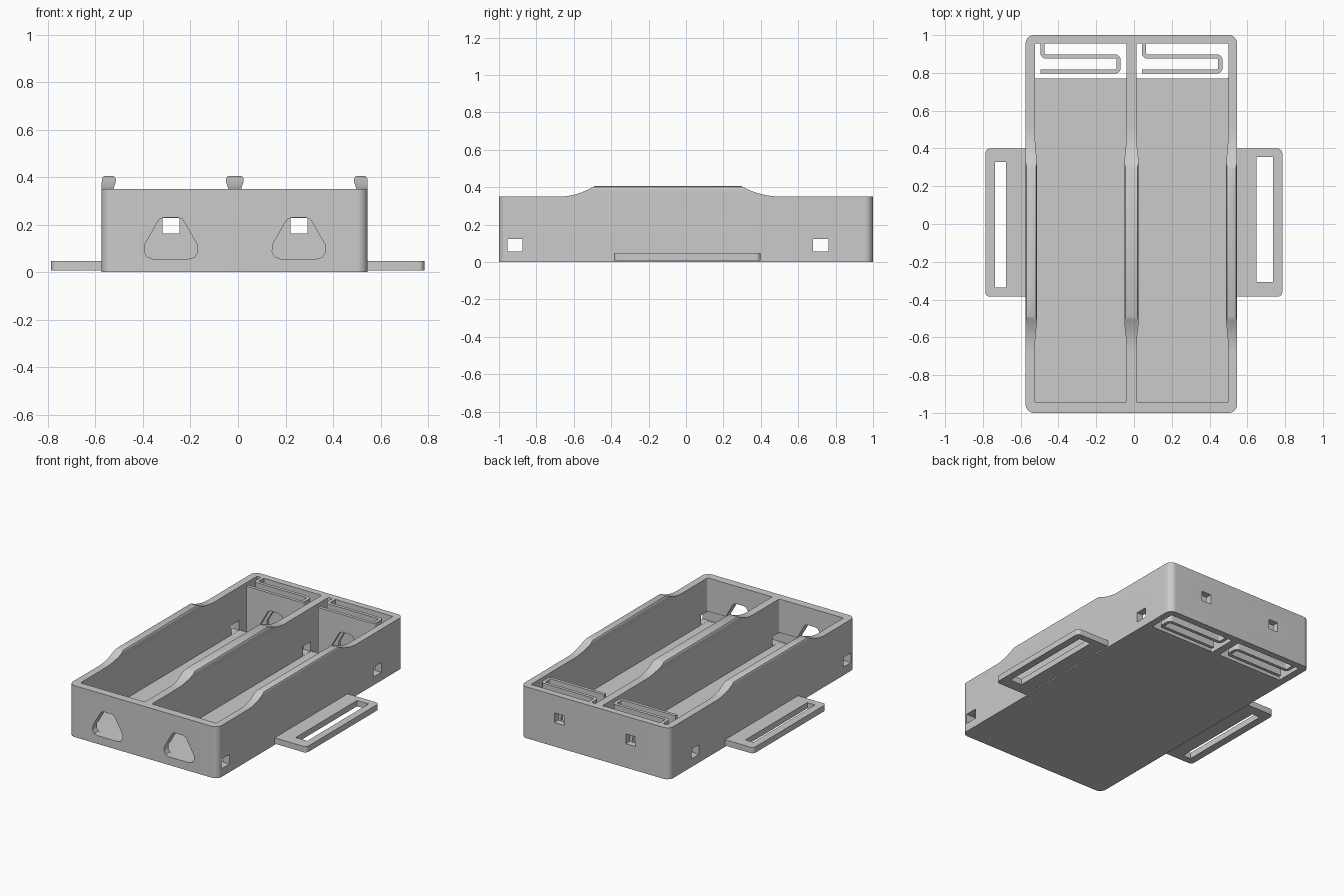
import bpy, bmesh, math
from mathutils import Vector

if "Cube" in bpy.data.objects:
    bpy.data.objects.remove(bpy.data.objects["Cube"], do_unlink=True)

grey = bpy.data.materials.new("plain_grey")
GREY = (0.6, 0.6, 0.6, 1)
grey.diffuse_color = GREY
grey.use_nodes = True
grey.node_tree.nodes["Principled BSDF"].inputs["Base Color"].default_value = GREY


def make_object(name, bm):
    mesh = bpy.data.meshes.new(name)
    bm.to_mesh(mesh)
    bm.free()
    mesh.materials.append(grey)
    obj = bpy.data.objects.new(name, mesh)
    bpy.context.collection.objects.link(obj)
    return obj


def prism(name, outline, axis, lo, hi):
    """Extrude a flat outline along the x, y or z axis."""
    place = {"x": lambda p, d: (d, p[0], p[1]),
             "y": lambda p, d: (p[0], d, p[1]),
             "z": lambda p, d: (p[0], p[1], d)}[axis]
    bm = bmesh.new()
    face = bm.faces.new([bm.verts.new(place(p, lo)) for p in outline])
    top = bmesh.ops.extrude_face_region(bm, geom=[face])
    verts = [v for v in top["geom"] if isinstance(v, bmesh.types.BMVert)]
    bmesh.ops.translate(bm, verts=verts, vec=place((0, 0), hi - lo))
    bmesh.ops.recalc_face_normals(bm, faces=bm.faces)
    return make_object(name, bm)


def rounded(x0, x1, y0, y1, r, steps=4):
    """Rectangle outline with rounded corners."""
    corners = [(x1 - r, y1 - r), (x0 + r, y1 - r), (x0 + r, y0 + r), (x1 - r, y0 + r)]
    pts = []
    for i, (cx, cy) in enumerate(corners):
        for s in range(steps + 1):
            a = math.pi / 2 * (i + s / steps)
            pts.append((cx + r * math.cos(a), cy + r * math.sin(a)))
    return pts


def box(name, x0, x1, y0, y1, z0, z1):
    return prism(name, [(x0, y0), (x1, y0), (x1, y1), (x0, y1)], "z", z0, z1)


def boolean(obj, cutter, operation="DIFFERENCE"):
    cutter.hide_render = True
    mod = obj.modifiers.new("cut", "BOOLEAN")
    mod.operation, mod.solver, mod.object = operation, "EXACT", cutter


def bake(obj, angle=10):
    """Apply all modifiers, then smooth the gentle edges."""
    bpy.context.view_layer.update()
    graph = bpy.context.evaluated_depsgraph_get()
    mesh = bpy.data.meshes.new_from_object(obj.evaluated_get(graph))
    obj.modifiers.clear()
    obj.data = mesh
    bpy.ops.object.select_all(action="DESELECT")
    obj.select_set(True)
    bpy.context.view_layer.objects.active = obj
    bpy.ops.object.shade_smooth_by_angle(angle=math.radians(angle))


LEFT, RIGHT, HEIGHT, FLOOR = 0.546, -0.574, 0.35, 0.055
CELLS = {"right": (-0.525, -0.04), "left": (0.013, 0.499)}
cutters = []

# Tray body
body = prism("tray_body", rounded(RIGHT, LEFT, -1, 1, 0.045, 12), "z", 0, HEIGHT)

# Finger opening, half outline mirrored about its middle
half = [(0.075, 0.056), (0.1, 0.064), (0.112, 0.085), (0.111, 0.115),
        (0.057, 0.21), (0.048, 0.223), (0.03, 0.23)]
openings = {}
for side, (x0, x1) in CELLS.items():
    mid = (x0 + x1) / 2
    outline = [(mid + x, z) for x, z in half] + [(mid - x, z) for x, z in reversed(half)]
    openings[side] = prism("opening_cutter", outline, "y", -1.1, 0.94)
    cutters += [
        prism("cell_cutter", rounded(x0, x1, -0.945, 0.85, 0.008), "z", FLOOR, 0.5),
        prism("spring_bay_cutter", rounded(x0, x1, 0.77, 0.955, 0.006), "z", -0.1, 0.5),
        openings[side],
        box("wire_hole_cutter", mid - 0.036, mid + 0.036, 0.92, 1.1, 0.163, 0.229)]

# Square holes through the side walls and divider
for y in (-0.955, 0.68):
    cutters.append(box("side_hole_cutter", -0.7, 0.7, y, y + 0.082, 0.056, 0.122))
for cutter in cutters:
    boolean(body, cutter)
bake(body)


def soft_path(corners, r, steps=6):
    """Polyline with each inner corner replaced by an arc-like curve."""
    pts = [Vector(corners[0])]
    for before, here, after in zip(corners, corners[1:], corners[2:]):
        here = Vector(here)
        a = here + (Vector(before) - here).normalized() * r
        b = here + (Vector(after) - here).normalized() * r
        centre = a + b - here
        for s in range(steps + 1):
            t = math.pi / 2 * s / steps
            pts.append(centre + (a - centre) * math.cos(t) + (b - centre) * math.sin(t))
    return pts + [Vector(corners[-1])]


# Folded leaf springs at the back of each cell
for side, (x0, x1) in CELLS.items():
    a, b = x0 + 0.04, x1 - 0.042
    path = soft_path([(a, 0.965), (a, 0.887), (b, 0.887), (b, 0.808), (x0 + 0.03, 0.808)], 0.018)
    bm = bmesh.new()
    rows = [[bm.verts.new((p.x, p.y, z)) for z in (0, HEIGHT)] for p in path]
    for p, q in zip(rows, rows[1:]):
        bm.faces.new((p[0], q[0], q[1], p[1]))
    spring = make_object(side + "_spring", bm)
    solid = spring.modifiers.new("thickness", "SOLIDIFY")
    solid.thickness, solid.offset, solid.use_even_offset = 0.022, 0, True
    boolean(spring, openings[side])
    bake(spring, 20)

# Raised rails with swept ends, gripping inward over the cells
N = 10
front = [(-0.675 + 0.185 * i / N, HEIGHT + 0.055 * (i / N) ** 2) for i in range(N + 1)]
back = [(0.5 - 0.203 * i / N, HEIGHT + 0.055 * (i / N) ** 2) for i in range(N, -1, -1)]
sweep = prism("rail_sweep_cutter", [(-0.675, 0.345)] + front + back + [(0.5, 0.345)],
              "x", -0.8, 0.8)
cutters.append(sweep)

lip = [(0, 0.348), (0.004, 0.362), (0.01, 0.38), (0.011, 0.392), (0.006, 0.402), (-0.004, 0.405)]
outer = [(-0.012, 0.405), (-0.005, 0.401), (-0.001, 0.392), (0, 0.375), (0, 0.348)]
wall_x = CELLS["left"][0]
divider_x = CELLS["right"][1]
sections = {
    "left_rail": [(CELLS["left"][1] - x, z) for x, z in lip] + [(LEFT + x, z) for x, z in outer],
    "right_rail": [(CELLS["right"][0] + x, z) for x, z in lip] + [(RIGHT - x, z) for x, z in outer],
    "middle_rail": [(wall_x + x, z) for x, z in lip] + [(divider_x - x, z) for x, z in reversed(lip)],
}
for name, section in sections.items():
    rail = prism(name, section, "y", -0.7, 0.55)
    boolean(rail, sweep, "INTERSECT")
    bake(rail, 35)

# Slotted strap tabs on both sides
tabs = {"left_strap_tab": ((0.45, 0.785), (0.649, 0.736, -0.307, 0.354)),
        "right_strap_tab": ((-0.787, -0.48), (-0.736, -0.678, -0.336, 0.328))}
for name, ((x0, x1), slot) in tabs.items():
    tab = prism(name, rounded(x0, x1, -0.385, 0.399, 0.025, 9), "z", 0.008, 0.048)
    cutter = box("slot_cutter", *slot, -0.1, 0.2)
    cutters.append(cutter)
    boolean(tab, cutter)
    bake(tab, 15)

# Remove the cutting helpers
for cutter in cutters:
    bpy.data.objects.remove(cutter, do_unlink=True)
